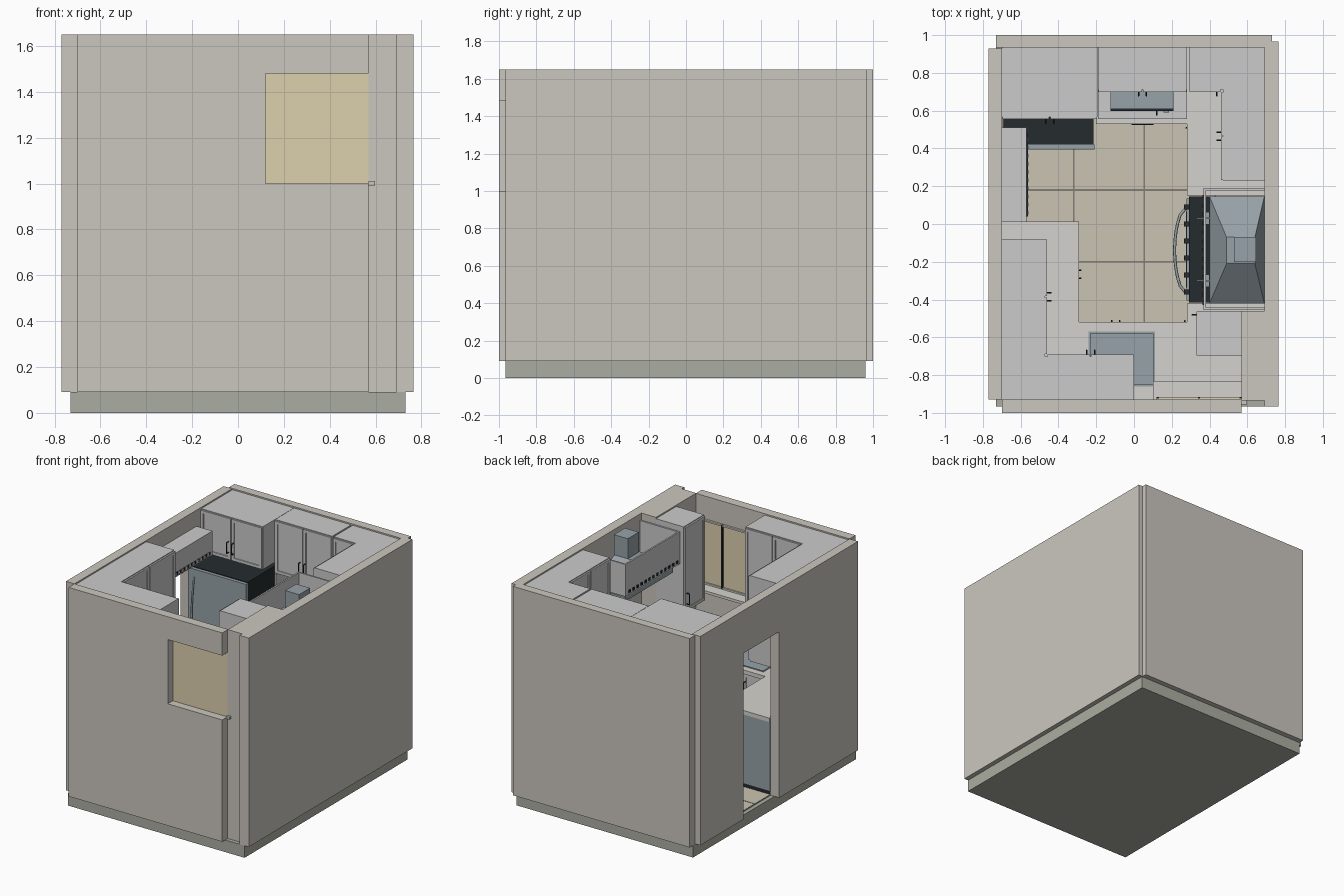
import bpy, bmesh, math

if "Cube" in bpy.data.objects:
    bpy.data.objects.remove(bpy.data.objects["Cube"])

def mat(name, r, g, b):
    m = bpy.data.materials.new(name)
    m.diffuse_color = (r, g, b, 1)
    m.use_nodes = True
    m.node_tree.nodes["Principled BSDF"].inputs["Base Color"].default_value = m.diffuse_color
    return m

WALL = mat("wall_paint", .60, .57, .52)
SLAB = mat("slab_stone", .41, .42, .36)
TILE = mat("floor_tile", .60, .55, .45)
GROUT = mat("grout", .22, .21, .18)
TOP = mat("counter_stone", .66, .65, .61)
STEEL = mat("steel", .31, .36, .39)
DARK = mat("black_glass", .018, .024, .028)
TAN = mat("window_tan", .72, .63, .42)

def finish(name, bm, m=None):
    me = bpy.data.meshes.new(name)
    bm.to_mesh(me)
    bm.free()
    ob = bpy.data.objects.new(name, me)
    bpy.context.collection.objects.link(ob)
    if m:
        me.materials.append(m)
    return ob

def hull(name, lo, hi, z0, z1, m=None):
    """Solid between two rectangles (x0, x1, y0, y1) at z0 and z1."""
    bm = bmesh.new()
    vs = []
    for (a, b, c, d), z in ((lo, z0), (hi, z1)):
        vs += [bm.verts.new(p) for p in ((a, c, z), (b, c, z), (b, d, z), (a, d, z))]
    bm.faces.new(vs[3::-1])
    bm.faces.new(vs[4:])
    for i in range(4):
        j = (i + 1) % 4
        bm.faces.new((vs[i], vs[j], vs[4 + j], vs[4 + i]))
    return finish(name, bm, m)

def box(name, x0, x1, y0, y1, z0, z1, m=None):
    return hull(name, (x0, x1, y0, y1), (x0, x1, y0, y1), z0, z1, m)

def rod(name, pts, r, m=None):
    cu = bpy.data.curves.new(name, 'CURVE')
    cu.dimensions = '3D'
    cu.bevel_depth = r
    cu.bevel_resolution = 1
    cu.use_fill_caps = True
    sp = cu.splines.new('POLY')
    sp.points.add(len(pts) - 1)
    for p, q in zip(sp.points, pts):
        p.co = (*q, 1)
    if m:
        cu.materials.append(m)
    ob = bpy.data.objects.new(name, cu)
    bpy.context.collection.objects.link(ob)

def on_face(axis, plane, out, u, z):
    """Point at distance out from a cabinet front plane."""
    return (plane + out, u, z) if axis == 'x' else (u, plane + out, z)

def handle(name, axis, s, plane, a, b):
    pts = [on_face(axis, plane, o * s, *p) for o, p in ((0, a), (.022, a), (.022, b), (0, b))]
    rod(name, pts, .004, DARK)

def panel(name, axis, s, plane, u0, u1, z0, z1, t=.012, m=None):
    """Framed door: a thin slab with a recessed centre on its outer face."""
    p = sorted((plane, plane + s * t))
    ob = box(name, *p, u0, u1, z0, z1, m) if axis == 'x' else box(name, u0, u1, *p, z0, z1, m)
    bm = bmesh.new()
    bm.from_mesh(ob.data)
    bm.normal_update()
    k = 0 if axis == 'x' else 1
    f = [f for f in bm.faces if f.normal[k] * s > .9]
    bmesh.ops.inset_region(bm, faces=f, thickness=.03, depth=0)
    bmesh.ops.inset_region(bm, faces=f, thickness=.002, depth=-.005)
    bm.to_mesh(ob.data)
    bm.free()

def doors(name, axis, s, plane, u0, u1, n, z0, z1, low=True):
    w = (u1 - u0) / n
    for i in range(n):
        a, b = u0 + i * w + .003, u0 + (i + 1) * w - .003
        panel(name + "_door", axis, s, plane, a, b, z0 + .006, z1 - .006)
        hu = b - .018 if i % 2 == 0 else a + .018
        hz = z0 + .06 if low else z1 - .14
        handle(name + "_handle", axis, s, plane + s * .012, (hu, hz), (hu, hz + .08))

# slab and tiled floor
box("base_slab", -.73, .73, -.965, .96, 0, .09, SLAB)
box("floor", -.70, .69, -.93, .935, .088, .094, TILE)
for x in (-.695, -.32, .055, .43):
    box("grout_line", x - .004, x + .004, -.93, .935, .09, .0955, GROUT)
for y in (-.58, -.2, .18, .56):
    box("grout_line", -.70, .69, y - .004, y + .004, .09, .0955, GROUT)

# walls, doorway on the left, window notch on the front
H = 1.65
box("right_wall", .69, .765, -.965, .965, .09, H, WALL)
box("right_pier", .57, .69, -.935, -.46, .09, H, WALL)
box("back_wall", -.73, .73, .935, 1, .09, H, WALL)
box("left_wall_front", -.77, -.70, -.93, 0, .09, H, WALL)
box("left_wall_back", -.77, -.70, .42, .93, .09, H, WALL)
box("door_lintel", -.77, -.70, 0, .42, 1.33, H, WALL)
box("front_wall", -.70, .12, -1, -.93, .09, H, WALL)
box("wall_under_window", .12, .57, -1, -.93, .09, 1, WALL)
box("wall_over_window", .12, .57, -1, -.93, 1.48, H, WALL)

# window
box("window_pane", .12, .57, -.94, -.925, 1, 1.48, TAN)
for x in (.12, .338, .558):
    box("window_stile", x, x + .012, -.928, -.915, 1, 1.48, DARK)
for z in (1, 1.468):
    box("window_rail", .12, .57, -.928, -.915, z, z + .012, TOP)
box("window_sill", .10, .57, -.93, -.83, .98, 1, TOP)
box("sill_stub", .57, .597, -.955, -.935, .992, 1.01, WALL)

# base cabinets: carcass, toe kick, doors
def base(name, x0, x1, y0, y1, kick):
    box(name, x0, x1, y0, y1, .15, .64)
    box(name + "_kick", *kick, .09, .15, DARK)

base("left_base", -.70, -.315, -.545, -.002, (-.70, -.34, -.57, -.002))
base("front_base", -.70, .57, -.93, -.545, (-.70, .57, -.93, -.57))
base("range_side_base", .31, .69, -.545, -.425, (.33, .69, -.57, -.425))
base("right_base", .31, .69, .16, .56, (.33, .69, .16, .56))
base("back_base", -.19, .69, .56, .935, (-.19, .69, .58, .935))
doors("left_base", 'x', 1, -.315, -.53, 0, 2, .15, .64, False)
doors("front_base", 'y', 1, -.545, -.29, .29, 3, .15, .64, False)
doors("right_base", 'x', -1, .31, .16, .53, 1, .15, .64, False)
for i in range(3):
    z = .155 + i * .162
    panel("back_drawer", 'y', -1, .56, -.187, .29, z, z + .155)
    handle("drawer_handle", 'y', -1, .548, (-.01, z + .11), (.10, z + .11))
box("steel_end_panel", -.70, -.30, -.002, .006, .12, .64, STEEL)

# worktops, with an opening left for the sink
Z = (.64, .67, TOP)
box("left_worktop", -.70, -.29, -.52, .012, *Z)
box("front_worktop_left", -.70, -.24, -.93, -.52, *Z)
box("front_worktop_right", .11, .57, -.93, -.52, *Z)
box("front_worktop_back", -.24, .11, -.93, -.86, *Z)
box("front_worktop_edge", -.24, .11, -.57, -.52, *Z)
box("range_side_worktop", .28, .69, -.52, -.42, *Z)
box("right_worktop", .28, .69, .15, .53, *Z)
box("back_worktop", -.2, .69, .53, .935, *Z)

# sink and tap
box("sink_floor", -.24, .11, -.86, -.57, .641, .648, STEEL)
for a in ((-.24, -.23, -.86, -.57), (.10, .11, -.86, -.57),
          (-.24, .11, -.86, -.85), (-.24, .11, -.58, -.57)):
    box("sink_rim", *a, .641, .674, STEEL)
rod("tap", [(-.07, -.89 + .06 * (1 - math.cos(t)), .80 + .06 * math.sin(t) - (.13 if i == 0 else 0))
            for i, t in enumerate([0] + [k * math.pi / 8 for k in range(9)])], .008, STEEL)

# wall cabinets
U0, U1 = 1.0, 1.64
box("left_upper", -.70, -.472, -.93, -.08, U0, U1)
box("front_upper", -.472, 0, -.93, -.702, U0, U1)
doors("left_upper", 'x', 1, -.472, -.69, -.08, 2, U0, U1)
doors("front_upper", 'y', 1, -.702, -.46, 0, 2, U0, U1)
box("pier_upper", .342, .57, -.70, -.46, U0, U1)
doors("pier_upper", 'x', -1, .342, -.70, -.46, 1, U0, U1)
box("right_upper", .472, .69, .23, .935, U0, U1)
box("corner_upper", .292, .472, .712, .935, U0, U1)
doors("right_upper", 'x', -1, .472, .23, .70, 2, U0, U1)
doors("corner_upper", 'y', -1, .712, .292, .46, 1, U0, U1)
box("middle_upper", -.19, .28, .712, .935, 1.24, U1)
doors("middle_upper", 'y', -1, .712, -.19, .28, 2, 1.24, U1)
box("fridge_upper", -.70, -.192, .567, .935, 1.32, U1)
doors("fridge_upper", 'y', -1, .567, -.70, -.192, 2, 1.32, U1)

# microwave on its shelf
box("microwave_shelf", -.19, .28, .555, .935, .96, 1)
for x in (-.19, .265):
    box("shelf_side", x, x + .015, .70, .935, 1, 1.24)
box("microwave", -.125, .21, .612, .92, 1.005, 1.2, STEEL)
box("microwave_front", -.125, .21, .598, .612, 1.005, 1.2, DARK)
handle("microwave_handle", 'y', -1, .598, (.12, 1.03), (.12, 1.17))
for z in (1.05, 1.13):
    box("microwave_knob", .155, .185, .59, .598, z, z + .03, STEEL)

# fridge
box("fridge_body", -.69, -.215, .42, .93, .10, 1.275, DARK)
for z0, z1 in ((.13, .60), (.61, 1.27)):
    box("fridge_door", -.69, -.21, .395, .42, z0, z1, STEEL)
    h = z1 - z0 - .12
    rod("fridge_handle", [(-.64, .395 - .03 * math.sin(math.pi * k / 8), z0 + .06 + h * k / 8)
                          for k in range(9)], .007, STEEL)

# air conditioner above the doorway
box("air_conditioner", -.70, -.568, .01, .51, 1.35, 1.53)
box("air_outlet", -.568, -.562, .04, .48, 1.365, 1.385, DARK)
for i in range(10):
    y = .05 + i * .043
    box("air_vane", -.562, -.558, y, y + .02, 1.36, 1.39)

# range cooker
Y0, Y1 = -.415, .145
box("range_body", .29, .69, Y0, Y1, .12, .66, STEEL)
box("range_hob", .29, .69, Y0, Y1, .66, .685, DARK)
box("oven_door", .278, .29, Y0 + .01, Y1 - .01, .17, .57, STEEL)
box("oven_glass", .275, .278, Y0 + .08, Y1 - .08, .25, .47, DARK)
for i in range(6):
    y = -.36 + i * .09
    box("range_knob", .265, .29, y - .012, y + .012, .60, .63, DARK)
rod("oven_handle", [(.275 - .06 * math.sin(math.pi * k / 12) ** .5, -.365 + .45 * k / 12, .53)
                    for k in range(13)], .008, STEEL)
for x in (.40, .57):
    for y in (-.3, .03):
        box("burner", x - .03, x + .03, y - .03, y + .03, .685, .692, STEEL)
        box("grate_bar", x - .07, x + .07, y - .004, y + .004, .692, .70, STEEL)
        box("grate_bar", x - .004, x + .004, y - .07, y + .07, .692, .70, STEEL)

# hood inside its thin surround
box("hood_rim", .40, .69, -.42, .145, 1.3, 1.33, STEEL)
hull("hood_canopy", (.40, .69, -.42, .145), (.49, .64, -.21, -.07), 1.33, 1.5, STEEL)
box("hood_chimney", .53, .645, -.2, -.07, 1.45, 1.65, STEEL)
box("surround_front", .368, .38, -.455, .19, 1.36, 1.6)
for y in (-.455, .178):
    box("surround_side", .38, .69, y, y + .012, 1.36, 1.6)
for i in range(13):
    y = -.43 + i * .047
    box("surround_stud", .362, .368, y, y + .02, 1.375, 1.395, DARK)
